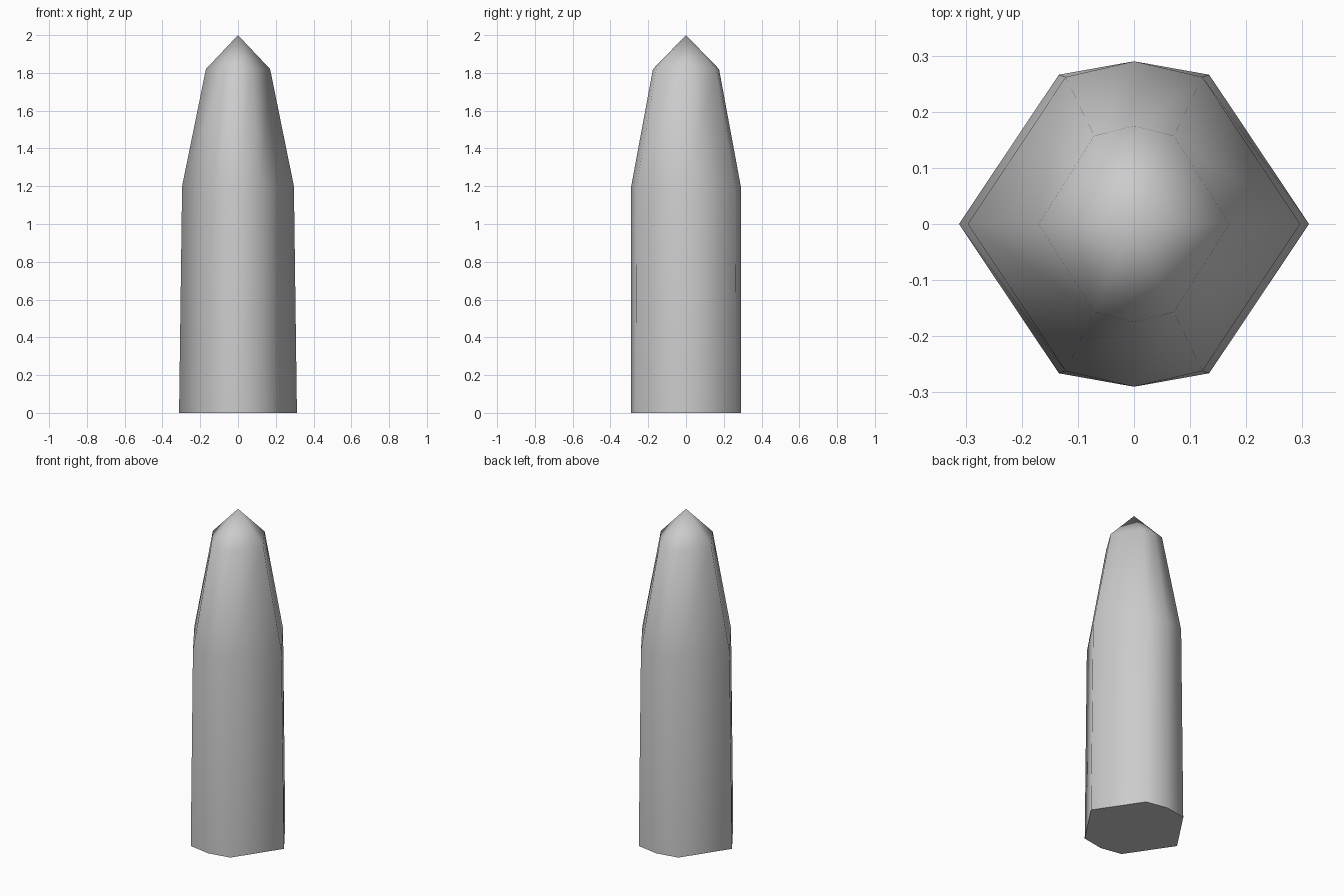
import bpy, bmesh

if "Cube" in bpy.data.objects:
    bpy.data.objects.remove(bpy.data.objects["Cube"])

# Half-widths of the eight-sided section at each height:
# (z, side point x, corner x, corner y, front/back point y)
RINGS = [
    (0.0, 0.312, 0.134, 0.266, 0.29),
    (1.2, 0.296, 0.122, 0.262, 0.29),
    (1.82, 0.17, 0.071, 0.157, 0.175),
]


def section(z, sx, cx, cy, fy):
    return [(sx, 0, z), (cx, cy, z), (0, fy, z), (-cx, cy, z),
            (-sx, 0, z), (-cx, -cy, z), (0, -fy, z), (cx, -cy, z)]


bm = bmesh.new()
rings = [[bm.verts.new(p) for p in section(*r)] for r in RINGS]

# Flat base
bm.faces.new(rings[0][::-1])

# Shaft and tapered shoulder
for low, high in zip(rings, rings[1:]):
    for i in range(8):
        j = (i + 1) % 8
        bm.faces.new((low[i], low[j], high[j], high[i])).smooth = True

# Pointed tip
apex = bm.verts.new((0, 0, 2.0))
for i in range(8):
    bm.faces.new((rings[-1][i], rings[-1][(i + 1) % 8], apex)).smooth = True

# Keep the rim of the base crisp
for e in bm.edges:
    if all(v in rings[0] for v in e.verts):
        e.smooth = False

mesh = bpy.data.meshes.new("pointed_shaft")
bm.to_mesh(mesh)
bm.free()
obj = bpy.data.objects.new("pointed_shaft", mesh)
bpy.context.collection.objects.link(obj)
